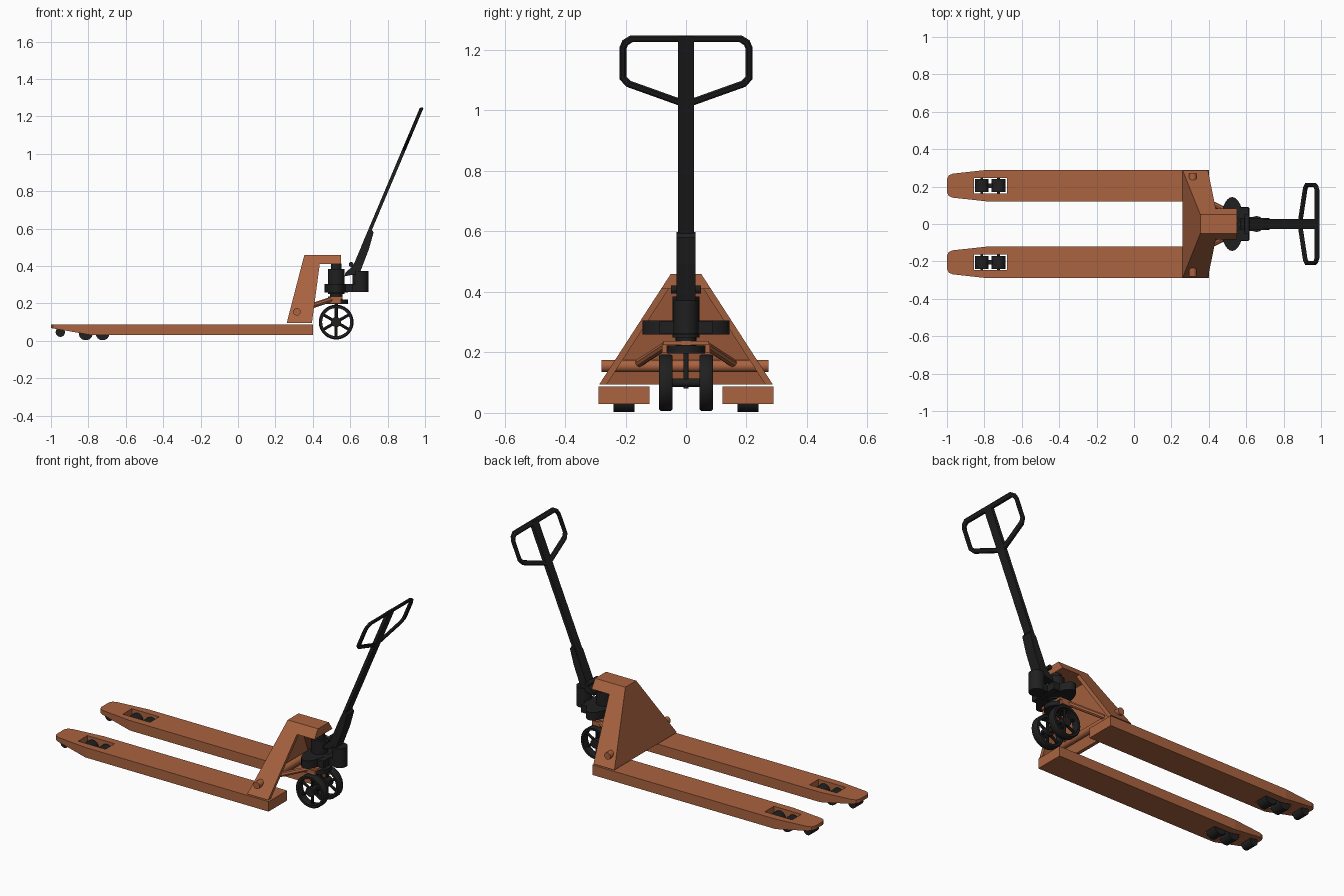
import bpy, bmesh, math
from mathutils import Vector

cube = bpy.data.objects.get("Cube")
if cube:
    bpy.data.objects.remove(cube, do_unlink=True)


def material(name, rgb):
    m = bpy.data.materials.new(name)
    m.use_nodes = True
    m.diffuse_color = (*rgb, 1)
    bsdf = m.node_tree.nodes["Principled BSDF"]
    bsdf.inputs["Base Color"].default_value = (*rgb, 1)
    bsdf.inputs["Roughness"].default_value = 0.6
    return m


ORANGE = material("burnt orange paint", (0.40, 0.125, 0.052))
BLACK = material("black", (0.014, 0.014, 0.015))


def finish(name, bm, mat, smooth=False):
    bmesh.ops.recalc_face_normals(bm, faces=bm.faces)
    me = bpy.data.meshes.new(name)
    bm.to_mesh(me)
    bm.free()
    ob = bpy.data.objects.new(name, me)
    bpy.context.collection.objects.link(ob)
    me.materials.append(mat)
    if smooth:
        bpy.ops.object.select_all(action="DESELECT")
        ob.select_set(True)
        bpy.context.view_layer.objects.active = ob
        bpy.ops.object.shade_smooth_by_angle(angle=math.radians(40))
    return ob


def loft(name, rings, mat, closed=False, smooth=False):
    """Skin equal-length point rings; cap the ends unless closed."""
    bm = bmesh.new()
    vs = [[bm.verts.new(p) for p in ring] for ring in rings]
    n = len(vs[0])
    for k in range(len(vs) if closed else len(vs) - 1):
        a, b = vs[k], vs[(k + 1) % len(vs)]
        for i in range(n):
            bm.faces.new((a[i], a[(i + 1) % n], b[(i + 1) % n], b[i]))
    if not closed:
        bm.faces.new(vs[0])
        bm.faces.new(vs[-1])
    return finish(name, bm, mat, smooth)


def side_prism(name, profile, y0, y1, mat):
    """Extrude an x-z profile across y; y0 and y1 may depend on z."""
    f0 = y0 if callable(y0) else lambda z: y0
    f1 = y1 if callable(y1) else lambda z: y1
    return loft(name, [[(x, f(z), z) for x, z in profile] for f in (f0, f1)], mat)


def box(name, x, y, z, mat):
    return side_prism(name, [(x[0], z[0]), (x[1], z[0]), (x[1], z[1]), (x[0], z[1])], *y, mat)


def rod(name, a, b, r, mat, sides=24, r2=None):
    a, b = Vector(a), Vector(b)
    q = (b - a).to_track_quat("Z", "Y")
    circle = [Vector((math.cos(t), math.sin(t), 0))
              for t in (math.tau * i / sides for i in range(sides))]
    return loft(name, [[p + q @ (c * s) for c in circle]
                       for p, s in ((a, r), (b, r2 or r))], mat, smooth=True)


# Forks: tapered tip, underside sloping up, roller window cut through
def fork(name, yc):
    tip = [(-0.78, 0.085), (-0.97, 0.064), (-0.99, 0.055), (-1.0, 0.036)]
    half = [(0.4, 0.085)] + tip
    stations = []
    for x, w in half:
        zb = 0.03 + 0.038 * max(0, (-0.78 - x) / 0.22)
        stations.append([(x, yc - w, zb), (x, yc + w, zb),
                         (x, yc + w, 0.088), (x, yc - w, 0.088)])
    ob = loft(name, stations, ORANGE)
    cutter = box("window_cutter", (-0.856, -0.68), (yc - 0.042, yc + 0.042), (-0.1, 0.2), ORANGE)
    cutter.hide_render = True
    cutter.hide_set(True)
    mod = ob.modifiers.new("window", "BOOLEAN")
    mod.operation = "DIFFERENCE"
    mod.solver = "EXACT"
    mod.object = cutter
    bpy.ops.object.select_all(action="DESELECT")
    ob.select_set(True)
    bpy.context.view_layer.objects.active = ob
    bpy.ops.object.modifier_apply(modifier=mod.name)
    bpy.data.objects.remove(cutter, do_unlink=True)


for side, s in (("left", 1), ("right", -1)):
    yc = 0.205 * s
    fork(side + "_fork", yc)
    for i, x in enumerate((-0.814, -0.724)):
        rod(f"{side}_load_roller_{i + 1}", (x, yc - 0.035, 0.04), (x, yc + 0.035, 0.04), 0.037, BLACK)
        rod(f"{side}_roller_axle_{i + 1}", (x, yc - 0.045, 0.045), (x, yc + 0.045, 0.045), 0.008, BLACK, 12)
    box(side + "_roller_link", (-0.8, -0.735), (yc - 0.012, yc + 0.012), (0.035, 0.055), BLACK)
    rod(side + "_tip_roller", (-0.95, yc - 0.035, 0.046), (-0.95, yc + 0.035, 0.046), 0.025, BLACK)


# Upright frame: sloping front plate, side flanges and a top cap
def width(z):
    return 0.287 - (z - 0.094) / 0.366 * 0.237


side_prism("frame_front_plate", [(0.26, 0.094), (0.28, 0.094), (0.375, 0.46), (0.355, 0.46)],
           lambda z: -width(z), width, ORANGE)
side_prism("frame_top_cap", [(0.342, 0.41), (0.55, 0.41), (0.55, 0.46), (0.355, 0.46)],
           lambda z: -width(z), width, ORANGE)
for side, s in (("left", 1), ("right", -1)):
    side_prism(side + "_frame_flange", [(0.26, 0.094), (0.395, 0.094), (0.437, 0.41), (0.342, 0.41)],
               lambda z: s * width(z), lambda z: s * (width(z) - 0.025), ORANGE)
rod("cross_shaft", (0.315, -0.28, 0.155), (0.315, 0.273, 0.155), 0.02, ORANGE)

# Lift linkage
for side, s in (("left", 1), ("right", -1)):
    rod(side + "_lift_link", (0.33, 0.155 * s, 0.165), (0.5, 0.068 * s, 0.222), 0.014, ORANGE, 8)
    box(side + "_lift_lug", (0.48, 0.55), (0.062 * s, 0.08 * s), (0.2, 0.226), ORANGE)
box("lift_yoke", (0.48, 0.56), (-0.075, 0.075), (0.224, 0.238), ORANGE)

# Steering wheels
WX, WZ, WR = 0.525, 0.1, 0.093
for side, s in (("left", 1), ("right", -1)):
    yc = 0.067 * s
    section = [(WR, -0.017), (WR, 0.017), (WR - 0.005, 0.023), (WR - 0.018, 0.023),
               (WR - 0.018, -0.023), (WR - 0.005, -0.023)]
    rings = [[(WX + r * math.cos(t), yc + y, WZ + r * math.sin(t)) for r, y in section]
             for t in (math.tau * i / 36 for i in range(36))]
    loft(side + "_steer_tyre", rings, BLACK, closed=True, smooth=True)
    rod(side + "_wheel_hub", (WX, yc - 0.023, WZ), (WX, yc + 0.023, WZ), 0.027, BLACK)
    for i in range(6):
        t = math.tau * (i + 0.5) / 6
        rod(f"{side}_spoke_{i + 1}", (WX, yc, WZ),
            (WX + 0.08 * math.cos(t), yc, WZ + 0.08 * math.sin(t)), 0.008, BLACK, 8)
rod("wheel_axle", (WX, -0.06, WZ), (WX, 0.06, WZ), 0.014, BLACK)
rod("release_rod", (WX, 0, 0.08), (WX, 0, 0.24), 0.009, BLACK, 12)

# Hydraulic pump column and body
for name, z0, z1, r in (("turntable", 0.197, 0.222, 0.062), ("column_base", 0.22, 0.26, 0.034),
                        ("pump_cylinder", 0.25, 0.385, 0.045), ("piston", 0.38, 0.412, 0.028)):
    rod(name, (WX, 0, z0), (WX, 0, z1), r, BLACK)
ellipse = [(WX + 0.062 * math.cos(t), 0.144 * math.sin(t))
           for t in (math.tau * i / 32 for i in range(32))]
loft("pump_body", [[(x, y, z) for x, y in ellipse] for z in (0.259, 0.305)], BLACK, smooth=True)
box("pump_shoulder", (0.54, 0.613), (-0.088, 0.088), (0.26, 0.304), BLACK)
box("pump_neck", (0.56, 0.66), (-0.038, 0.038), (0.262, 0.303), BLACK)
rod("pump_reservoir", (0.655, 0, 0.26), (0.655, 0, 0.372), 0.042, BLACK)
rod("handle_pivot", (0.605, -0.05, 0.408), (0.605, 0.05, 0.408), 0.013, BLACK, 16)

# Handle bracket, shaft and grip
side_prism("handle_bracket", [(0.57, 0.345), (0.65, 0.36), (0.7, 0.49), (0.725, 0.58),
                              (0.712, 0.598), (0.685, 0.565), (0.615, 0.4), (0.575, 0.365)],
           -0.032, 0.032, BLACK)


def lean(z):
    return 0.984 - 0.423 * (1.25 - z)


side_prism("handle_shaft", [(lean(0.5) - 0.01, 0.5), (lean(0.5) + 0.01, 0.5),
                            (lean(1.245) + 0.01, 1.245), (lean(1.245) - 0.01, 1.245)],
           -0.027, 0.027, BLACK)

# Grip: a mitred flat bar swept around a closed path, leaning with the shaft
half = [(0.0, 1.02), (0.19, 1.088), (0.209, 1.108), (0.209, 1.205), (0.201, 1.224), (0.18, 1.237)]
path = [Vector(p) for p in half] + [Vector((-y, z)) for y, z in reversed(half[1:])]
rings = []
for i, p in enumerate(path):
    d0 = (p - path[i - 1]).normalized()
    d1 = (path[(i + 1) % len(path)] - p).normalized()
    n = Vector((d0.y + d1.y, -d0.x - d1.x)).normalized()
    n *= 0.0115 / n.dot(Vector((d0.y, -d0.x)))
    ring = []
    for a, t in ((1, 0.5), (0.5, 1), (-0.5, 1), (-1, 0.5), (-1, -0.5), (-0.5, -1), (0.5, -1), (1, -0.5)):
        q = p + n * a
        ring.append((lean(q.y) + 0.01 * t, q.x, q.y))
    rings.append(ring)
loft("handle_grip", rings, BLACK, closed=True)
